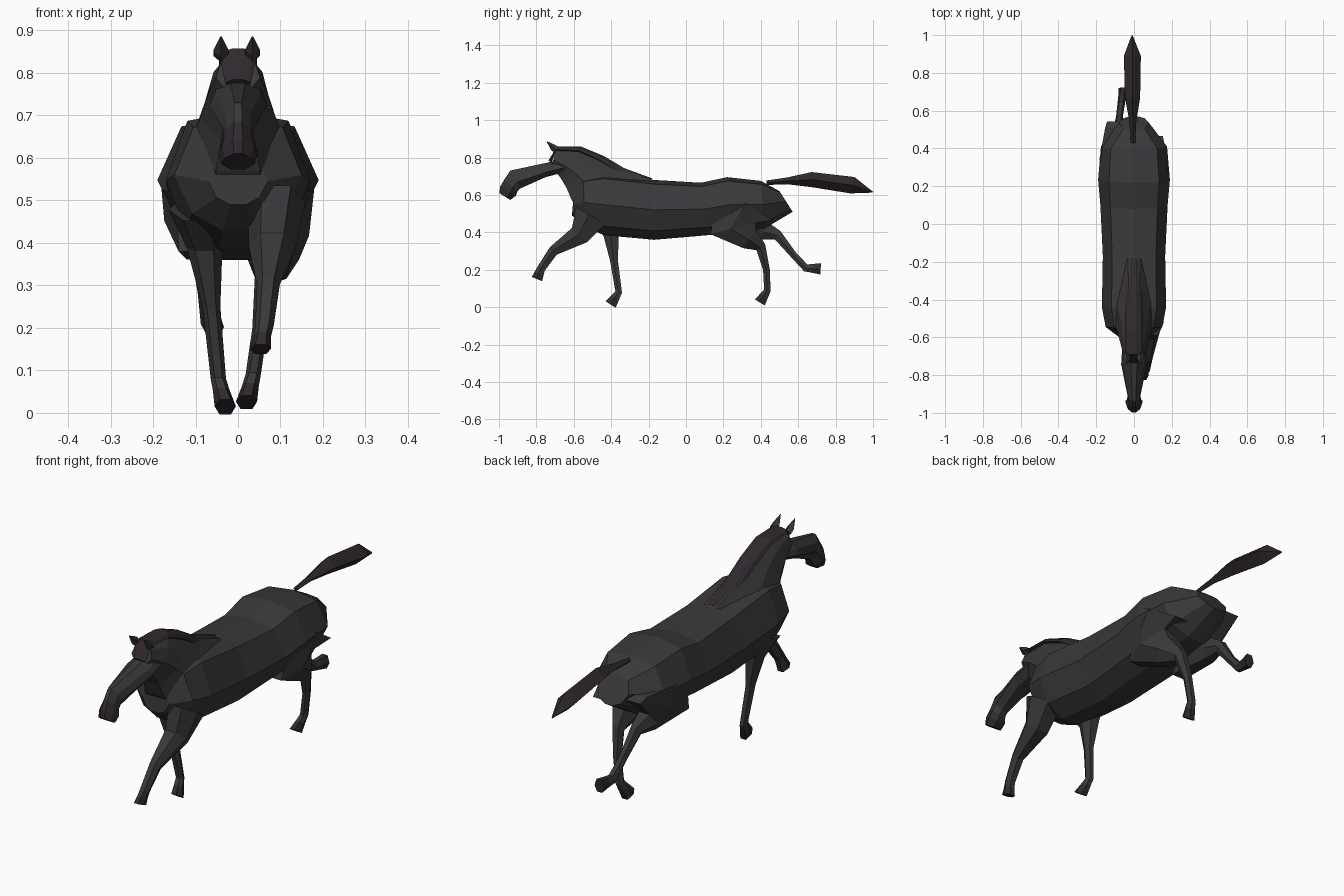
import bpy, bmesh
from mathutils import Vector

if "Cube" in bpy.data.objects:
    bpy.data.objects.remove(bpy.data.objects["Cube"])


def material(name, rgb):
    m = bpy.data.materials.new(name)
    m.diffuse_color = (*rgb, 1)
    m.use_nodes = True
    m.node_tree.nodes["Principled BSDF"].inputs["Base Color"].default_value = m.diffuse_color
    return m


COAT = material("coat", (0.042, 0.040, 0.042))
DARK = material("dark_hair", (0.030, 0.022, 0.028))

# Half cross-sections: (fraction of half width, fraction from top to bottom)
BARREL = [(0, 0), (.7, .07), (1, .5), (.72, .85), (.25, 1)]
NECK = [(.25, 0), (.8, .3), (1, .65), (.45, 1)]
LIMB = [(.5, 0), (1, .45), (.55, 1)]
STRAND = [(0, 0), (1, .5), (0, 1)]


def loft(name, profile, rings, mat=COAT):
    """Skin a mirrored cross-section through (top point, bottom point, half width) rings."""
    section = profile + [(-u, v) for u, v in reversed(profile) if u > 0]
    bm = bmesh.new()
    loops = [[bm.verts.new(a.lerp(b, v) + Vector((u * w, 0, 0))) for u, v in section]
             for a, b, w in rings]
    n = len(section)
    for p, q in zip(loops, loops[1:]):
        for i in range(n):
            bm.faces.new((p[i], p[(i + 1) % n], q[(i + 1) % n], q[i]))
    bm.faces.new(loops[0])
    bm.faces.new(loops[-1])
    bmesh.ops.recalc_face_normals(bm, faces=bm.faces)
    me = bpy.data.meshes.new(name)
    bm.to_mesh(me)
    bm.free()
    me.materials.append(mat)
    bpy.context.collection.objects.link(bpy.data.objects.new(name, me))


def spans(rows):
    """Rings from (top y, top z, bottom y, bottom z, half width) on the centre plane."""
    return [(Vector((0, a, b)), Vector((0, c, d)), w) for a, b, c, d, w in rows]


def along(path, x0, x1, widest):
    """Rings square to a side-view path of (y, z, radius), x sliding from x0 to x1."""
    pts = [Vector((x0 + (x1 - x0) * i / (len(path) - 1), y, z))
           for i, (y, z, r) in enumerate(path)]
    rings = []
    for i, (p, (y, z, r)) in enumerate(zip(pts, path)):
        t = Vector()
        for a, b in zip(pts[max(i - 1, 0):i + 1], pts[max(i - 1, 0) + 1:i + 2]):
            t += Vector((0, b.y - a.y, b.z - a.z)).normalized()
        t.normalize()
        side = Vector((0, t.z, -t.y)) * r
        rings.append((p + side, p - side, min(r, widest)))
    return rings


# Trunk from chest to rump
loft("body", BARREL, spans([
    (-.60, .60, -.61, .49, .07),
    (-.55, .69, -.54, .43, .15),
    (-.44, .71, -.44, .385, .17),
    (-.17, .68, -.17, .36, .165),
    (.08, .665, .12, .385, .178),
    (.22, .695, .25, .40, .19),
    (.40, .675, .42, .42, .175),
    (.50, .62, .57, .51, .08)]))

# Neck, with the mane following its crest
neck = spans([
    (-.18, .68, -.56, .50, .13),
    (-.33, .735, -.61, .57, .115),
    (-.44, .80, -.64, .64, .088),
    (-.56, .85, -.67, .69, .072),
    (-.69, .85, -.72, .755, .052)])
loft("neck", NECK, neck)
lift = Vector((0, 0, .008))
loft("mane", NECK, [(a + lift, a.lerp(b, .16), .045) for a, b, w in neck]
     + spans([(-.735, .785, -.72, .77, .03)]), DARK)

# Head and muzzle
head = spans([
    (-.60, .80, -.62, .73, .06),
    (-.73, .775, -.75, .695, .068),
    (-.94, .73, -.885, .635, .035),
    (-.97, .685, -.90, .62, .036)])
loft("head", NECK, head)
loft("muzzle", NECK, head[-1:] + spans([
    (-.993, .645, -.91, .595, .046),
    (-.998, .61, -.94, .573, .04)]), DARK)

# Ears and tail are diamond-section strands
for side, x in (("left", -.04), ("right", .034)):
    loft(side + "_ear", STRAND, along(
        [(-.69, .84, .018), (-.71, .853, .018), (-.743, .885, .002)], x, x, .018))
loft("tail", STRAND, along(
    [(.43, .665, .012), (.54, .675, .018), (.67, .682, .04),
     (.89, .652, .045), (.998, .615, .003)], -.005, -.01, .052), DARK)

# Legs: hip or shoulder x, toe x, joints down to the toe
LEGS = {
    "front_right": (.09, .053, [(-.51, .49, .09), (-.57, .385, .055), (-.71, .30, .027),
                                (-.775, .205, .022), (-.797, .15, .03)]),
    "front_left": (-.095, -.03, [(-.43, .48, .085), (-.40, .39, .042), (-.385, .25, .021),
                                 (-.36, .08, .018), (-.403, .014, .032)]),
    "hind_right": (.115, .02, [(.33, .55, .16), (.25, .42, .125), (.34, .365, .06),
                               (.40, .32, .028), (.43, .20, .018), (.435, .09, .018),
                               (.395, .025, .031)]),
    "hind_left": (-.115, -.058, [(.36, .56, .15), (.36, .46, .20), (.42, .405, .05),
                                 (.49, .385, .027), (.57, .285, .018), (.64, .21, .02),
                                 (.72, .205, .03)]),
}
for name, (x0, x1, joints) in LEGS.items():
    rings = along(joints, x0, x1, .068)
    # The last stretch is split: pastern above, dark hoof below
    (a, b, w), (c, d, v) = rings[-2:]
    cuff = (a.lerp(c, .45), b.lerp(d, .45), .02)
    loft(name + "_leg", LIMB, rings[:-1] + [cuff])
    loft(name + "_hoof", LIMB, [cuff, (c, d, .025)], DARK)
